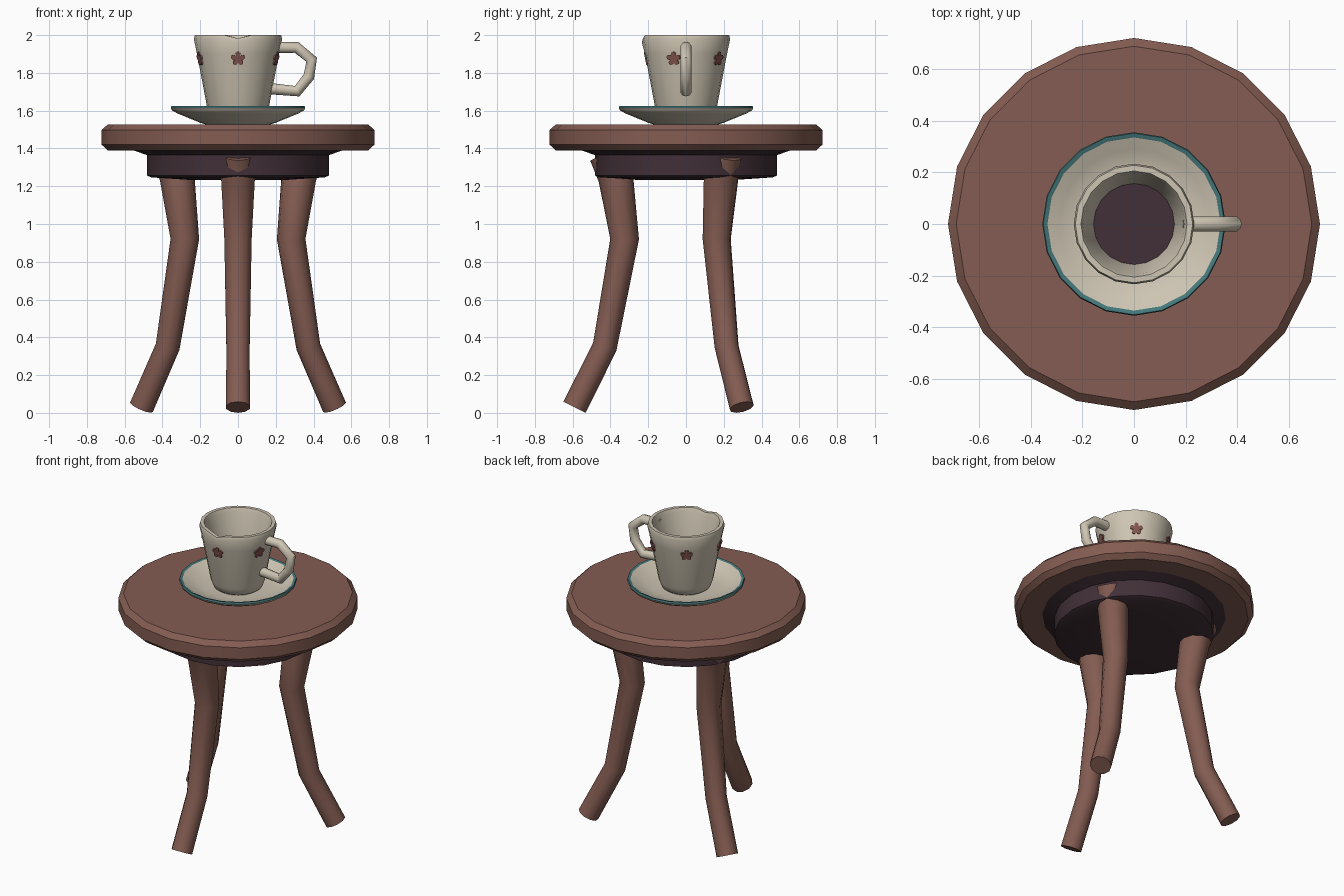
import bpy, bmesh
from math import sin, cos, pi, radians
from mathutils import Vector, Matrix

cube = bpy.data.objects.get("Cube")
if cube:
    bpy.data.objects.remove(cube, do_unlink=True)


def material(name, rgb):
    m = bpy.data.materials.new(name)
    m.use_nodes = True
    m.diffuse_color = (*rgb, 1)
    m.node_tree.nodes["Principled BSDF"].inputs["Base Color"].default_value = (*rgb, 1)
    return m


WOOD = material("warm brown wood", (0.23, 0.108, 0.084))
DARK = material("dark plum brown", (0.052, 0.029, 0.038))
CREAM = material("cream china", (0.62, 0.56, 0.45))
TEAL = material("teal trim", (0.06, 0.19, 0.2))
PETAL = material("petal brown", (0.23, 0.09, 0.075))


def finish(name, bm, mats, angle=30):
    bmesh.ops.recalc_face_normals(bm, faces=bm.faces)
    mesh = bpy.data.meshes.new(name)
    bm.to_mesh(mesh)
    bm.free()
    for m in mats:
        mesh.materials.append(m)
    ob = bpy.data.objects.new(name, mesh)
    bpy.context.collection.objects.link(ob)
    bpy.ops.object.select_all(action="DESELECT")
    ob.select_set(True)
    bpy.context.view_layer.objects.active = ob
    bpy.ops.object.shade_smooth_by_angle(angle=radians(angle))
    return ob


def skin(bm, rings):
    """Bridge successive rings and cap both ends."""
    n = len(rings[0])
    for a, b in zip(rings, rings[1:]):
        for i in range(n):
            j = (i + 1) % n
            bm.faces.new((a[i], a[j], b[j], b[i]))
    bm.faces.new(rings[0])
    bm.faces.new(rings[-1])


def lathe(profile, sides=20):
    """Revolve (radius, height) points about z."""
    bm = bmesh.new()
    skin(bm, [[bm.verts.new((r * cos(2 * pi * i / sides), r * sin(2 * pi * i / sides), z))
               for i in range(sides)] for r, z in profile])
    return bm


def tube(path, sides):
    """Sweep a circle along (x, z, radius) points in the xz plane."""
    bm = bmesh.new()
    pts = [Vector((x, 0, z)) for x, z, r in path]
    side = Vector((0, 1, 0))
    rings = []
    for k, p in enumerate(pts):
        before = (p - pts[max(k - 1, 0)]).normalized()
        after = (pts[min(k + 1, len(pts) - 1)] - p).normalized()
        across = (before + after).normalized().cross(side)
        rings.append([bm.verts.new(p + path[k][2] * (cos(t) * across + sin(t) * side))
                      for t in (2 * pi * i / sides for i in range(sides))])
    skin(bm, rings)
    return bm


# Table top and the dark apron below it
finish("table_top", lathe([(0.69, 1.39), (0.722, 1.42), (0.722, 1.497), (0.69, 1.527)]), [WOOD])
finish("apron", lathe([(0.56, 1.392), (0.482, 1.365), (0.482, 1.257), (0.46, 1.247),
                       (0.25, 1.233)]), [DARK], 40)

# Three curved legs
LEG = [(0.59, 0.03, 0.066), (0.43, 0.35, 0.065), (0.325, 0.92, 0.076),
       (0.372, 1.25, 0.094), (0.43, 1.372, 0.085)]
for name, angle in (("front_leg", -90), ("back_left_leg", 30), ("back_right_leg", 150)):
    bm = tube(LEG, 10)
    bm.transform(Matrix.Rotation(radians(angle), 4, "Z"))
    finish(name, bm, [WOOD], 40)

# Saucer with a teal rim
bm = lathe([(0.17, 1.527), (0.2, 1.536), (0.32, 1.585), (0.35, 1.602), (0.356, 1.615),
            (0.352, 1.626), (0.336, 1.622), (0.29, 1.592), (0.2, 1.572), (0.1, 1.57)])
for f in bm.faces:
    c = f.calc_center_median()
    f.material_index = int(c.xy.length > 0.335 and c.z > 1.61)
finish("saucer", bm, [CREAM, TEAL], 40)

# Cup with a small dip in the front of its rim
bm = lathe([(0.13, 1.57), (0.15, 1.585), (0.165, 1.625), (0.217, 1.9), (0.234, 1.98),
            (0.228, 2.0), (0.206, 2.0), (0.197, 1.98), (0.156, 1.75), (0.14, 1.65)])
for v in bm.verts:
    if v.co.z > 1.95 and abs(v.co.x) < 0.01 and v.co.y < 0:
        v.co.z -= 0.018
finish("cup", bm, [CREAM], 50)
finish("drink", lathe([(0.14, 1.74), (0.158, 1.757)]), [DARK])

# Handle
HANDLE = [(0.19, 1.935), (0.31, 1.935), (0.39, 1.87), (0.375, 1.78), (0.313, 1.703), (0.165, 1.717)]
finish("handle", tube([(x, z, 0.03) for x, z in HANDLE], 10), [CREAM], 50)

# Five painted flowers around the cup
tilt = Matrix.Rotation(radians(11), 4, "Y")
for k in range(5):
    bm = bmesh.new()
    outline = []
    for i in range(40):
        t = 2 * pi * i / 40
        r = 0.018 + 0.02 * abs(cos(2.5 * t)) ** 0.6
        outline.append((r * sin(t), r * cos(t)))
    skin(bm, [[bm.verts.new((d, y, z)) for y, z in outline] for d in (-0.004, 0.004)])
    place = Matrix.Rotation(radians(72 * k - 90), 4, "Z") @ Matrix.Translation((0.2125, 0, 1.875))
    bm.transform(place @ tilt)
    finish(f"flower_{k + 1}", bm, [PETAL])
